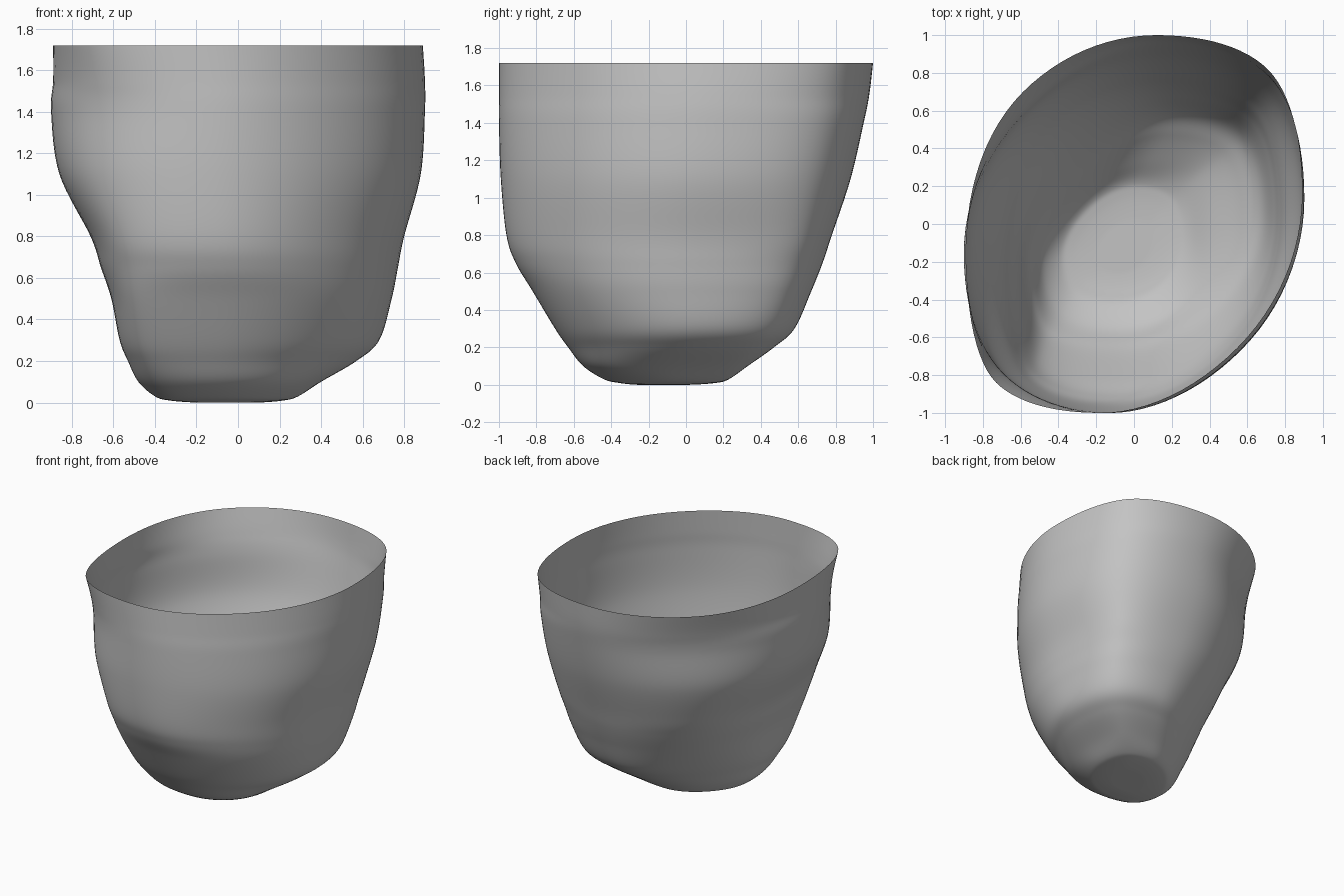
import bpy
import math
from mathutils import Vector
from mathutils.geometry import interpolate_bezier

# Remove the default object
default_object = bpy.data.objects.get("Cube")
if default_object:
    bpy.data.objects.remove(default_object, do_unlink=True)

# Horizontal sections, bottom to rim: height, then how far the section
# reaches in eight directions counter-clockwise from +x, in hundredths
SECTIONS = [
    (0, -5, -13, -14, -6, 5, 13, 14, 6),
    (0, 10, 6, 2, 7, 20, 29, 26, 18),
    (1, 22, 20, 16, 19, 33, 41, 36, 29),
    (3, 29, 28, 23, 25, 40, 50, 44, 36),
    (10, 40, 43, 33, 31, 48, 61, 55, 48),
    (20, 57, 61, 47, 37, 53, 70, 63, 57),
    (30, 68, 73, 58, 43, 57, 77, 70, 65),
    (50, 74, 82, 67, 54, 61, 87, 82, 75),
    (65, 77, 87, 73, 62, 66, 93, 91, 80),
    (80, 80, 92, 78, 69, 71, 98, 96, 83),
    (110, 88, 100, 88, 80, 86, 104, 99, 87),
    (140, 90, 105, 95, 83, 90, 105, 100, 87),
    (155, 90, 106, 98, 86, 89, 107, 100, 86),
    (172, 89, 108, 100, 91, 89, 111, 100, 85),
]
SIDES = 8
AROUND = 12     # steps from one direction to the next
UPWARD = 8      # steps from one section to the next
FULLNESS = 0.64
BOTTOM_POINT = Vector((-0.05, -0.14, 0.0))


def spline(a, b, c, d, t):
    """Smooth curve from b to c, with a and d as neighbours."""
    return b + t / 2 * (c - a + t * (2 * a - 5 * b + 4 * c - d
                                     + t * (3 * (b - c) + d - a)))


def section_at(index, t):
    """Blend the neighbouring sections at a fraction t above one of them."""
    last = len(SECTIONS) - 1
    rows = [SECTIONS[min(max(index + k, 0), last)] for k in (-1, 0, 1, 2)]
    return [spline(*values, t) / 100 for values in zip(*rows)]


def corner(reach, i, height):
    """Meeting point of the tangent lines of two neighbouring directions."""
    angle = math.tau * i / SIDES
    outward = Vector((math.cos(angle), math.sin(angle), 0.0))
    along = Vector((-outward.y, outward.x, 0.0))
    offset = math.sqrt(2) * reach[(i + 1) % SIDES] - reach[i]
    return reach[i] * outward + offset * along + Vector((0, 0, height))


def ring_points(section):
    """Rounded outline that touches the tangent line of each direction."""
    height, *reach = section
    height = max(height, 0.0)
    corners = [corner(reach, i, height) for i in range(SIDES)]
    points = []
    for i, peak in enumerate(corners):
        start = (corners[i - 1] + peak) / 2
        end = (peak + corners[(i + 1) % SIDES]) / 2
        arc = interpolate_bezier(start, start.lerp(peak, FULLNESS),
                                 end.lerp(peak, FULLNESS), end, AROUND + 1)
        points += arc[:-1]
    return points


# Open shell: one point at the bottom, then rings up to the rim
verts = [BOTTOM_POINT]
total_steps = (len(SECTIONS) - 1) * UPWARD
for step in range(1, total_steps + 1):
    index = min(step // UPWARD, len(SECTIONS) - 2)
    verts += ring_points(section_at(index, step / UPWARD - index))

size = SIDES * AROUND
faces = []
for j in range(size):
    n = (j + 1) % size
    faces.append((0, 1 + n, 1 + j))
    for ring in range(total_steps - 1):
        low = 1 + ring * size
        high = low + size
        faces.append((low + j, low + n, high + n, high + j))

mesh = bpy.data.meshes.new("open_cup_shell")
mesh.from_pydata(verts, [], faces)
mesh.update()
shell = bpy.data.objects.new("open_cup_shell", mesh)
bpy.context.collection.objects.link(shell)
for polygon in mesh.polygons:
    polygon.use_smooth = True

# Single grey material
grey = bpy.data.materials.new("plain_grey")
grey.use_nodes = True
colour = (0.55, 0.55, 0.55, 1.0)
grey.diffuse_color = colour
for node in grey.node_tree.nodes:
    if node.type == "BSDF_PRINCIPLED":
        node.inputs["Base Color"].default_value = colour
mesh.materials.append(grey)
